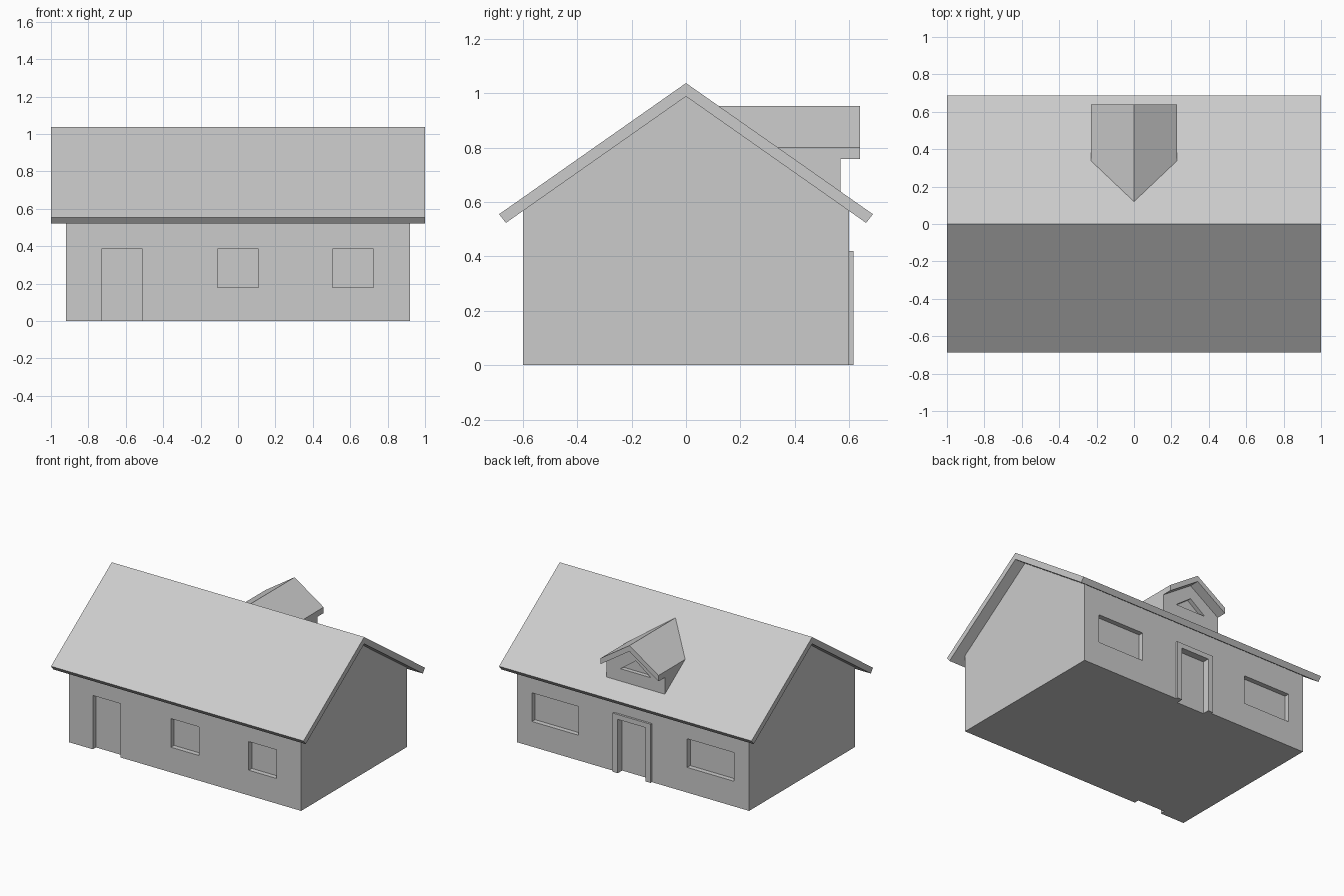
import bpy

cube = bpy.data.objects.get("Cube")
if cube:
    bpy.data.objects.remove(cube, do_unlink=True)

# One plain grey for the whole building
grey = bpy.data.materials.new("plain grey")
grey.use_nodes = True
COLOR = (0.6, 0.6, 0.6, 1)
grey.diffuse_color = COLOR
grey.node_tree.nodes["Principled BSDF"].inputs["Base Color"].default_value = COLOR


def prism(name, profile, start, end, axis):
    """Extrude a closed 2D profile along x (profile is y, z) or y (profile is x, z)."""
    def place(p, d):
        return (d, p[0], p[1]) if axis == "x" else (p[0], d, p[1])
    n = len(profile)
    verts = [place(p, d) for d in (start, end) for p in profile]
    faces = [tuple(range(n)), tuple(reversed(range(n, 2 * n)))]
    faces += [(i, i + n, (i + 1) % n + n, (i + 1) % n) for i in range(n)]
    if axis == "x":
        faces = [tuple(reversed(f)) for f in faces]
    mesh = bpy.data.meshes.new(name)
    mesh.from_pydata(verts, [], faces)
    mesh.materials.append(grey)
    obj = bpy.data.objects.new(name, mesh)
    bpy.context.scene.collection.objects.link(obj)
    return obj


def rect(x0, x1, z0, z1):
    return [(x0, z0), (x1, z0), (x1, z1), (x0, z1)]


def carve(target, cutters):
    """Cut the recesses into the target, then discard the cutters."""
    for c in cutters:
        c.hide_render = True
        mod = target.modifiers.new("recess", "BOOLEAN")
        mod.operation, mod.solver, mod.object = "DIFFERENCE", "EXACT", c
    graph = bpy.context.evaluated_depsgraph_get()
    carved = bpy.data.meshes.new_from_object(target.evaluated_get(graph))
    target.modifiers.clear()
    target.data = carved
    for c in cutters:
        bpy.data.objects.remove(c, do_unlink=True)


# Main block with gabled ends
WALL_Y, RECESS = 0.6, 0.035
house_walls = prism("house_walls", [(-WALL_Y, 0), (WALL_Y, 0), (WALL_Y, 0.567),
                                    (0, 0.988), (-WALL_Y, 0.567)], -0.92, 0.92, "x")

# Recessed doors and windows, front then back
SILL, HEAD = 0.18, 0.385
front = [(-0.73, -0.51, -0.1), (-0.11, 0.11, SILL), (0.505, 0.725, SILL)]
back = [(-0.11, 0.11, -0.1), (0.43, 0.8, SILL), (-0.8, -0.43, SILL)]
cutters = [prism("opening", rect(a, b, z, HEAD), -0.8, RECESS - WALL_Y, "y") for a, b, z in front]
cutters += [prism("opening", rect(a, b, z, HEAD), WALL_Y - RECESS, 0.8, "y") for a, b, z in back]
carve(house_walls, cutters)

# Main roof slab, bent over the ridge
prism("main_roof", [(0, 1.037), (-0.687, 0.555), (-0.662, 0.523), (0, 0.988),
                    (0.662, 0.523), (0.687, 0.555)], -1, 1, "x")

# Raised surround of the back door
prism("back_door_frame", [(-0.15, 0), (-0.11, 0), (-0.11, HEAD), (0.11, HEAD),
                          (0.11, 0), (0.15, 0), (0.15, 0.42), (-0.15, 0.42)],
      WALL_Y - 0.01, 0.615, "y")

# Dormer: wall block with a triangular window, under an overhanging roof
HALF, EAVE, RIDGE, THICK = 0.23, 0.8, 0.953, 0.042
dormer_walls = prism("dormer_walls", [(-HALF, 0.61), (HALF, 0.61), (HALF, EAVE - THICK),
                                      (0, RIDGE - THICK), (-HALF, EAVE - THICK)],
                     0.13, 0.568, "y")
carve(dormer_walls, [prism("gable_window", [(-0.12, 0.727), (0.12, 0.727), (0, 0.815)],
                           0.538, 0.7, "y")])
prism("dormer_roof", [(-HALF, EAVE - THICK), (0, RIDGE - THICK), (HALF, EAVE - THICK),
                      (HALF, EAVE), (0, RIDGE), (-HALF, EAVE)], 0.12, 0.64, "y")
